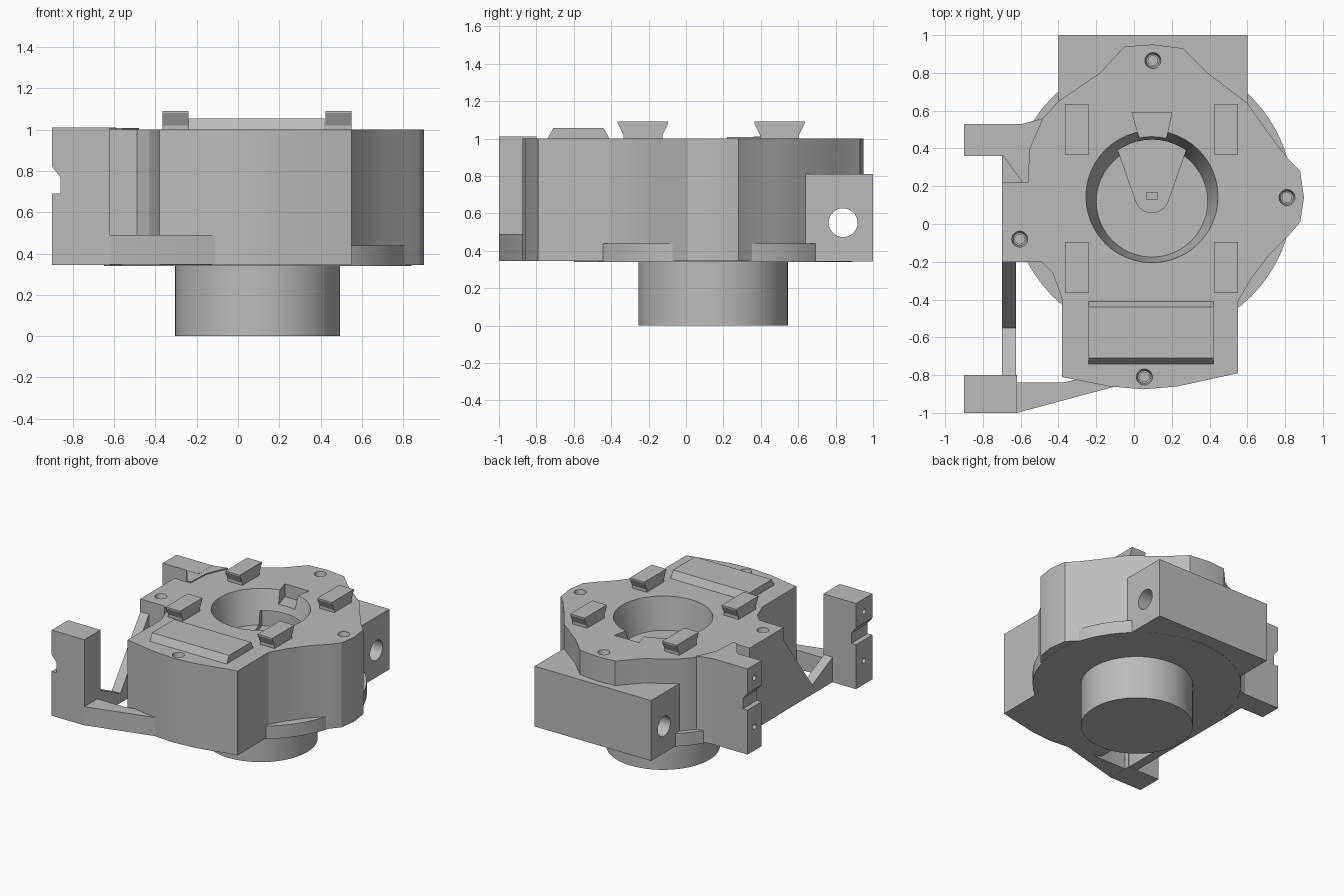
import bpy, bmesh, math

old = bpy.data.objects.get("Cube")
if old:
    bpy.data.objects.remove(old, do_unlink=True)

grey = bpy.data.materials.new("plain grey")
grey.use_nodes = True
grey.diffuse_color = (0.5, 0.5, 0.5, 1)
grey.node_tree.nodes["Principled BSDF"].inputs["Base Color"].default_value = (0.5, 0.5, 0.5, 1)

PLACE = {
    "x": lambda a, b, h: (h, a, b),
    "y": lambda a, b, h: (a, h, b),
    "z": lambda a, b, h: (a, b, h),
}


def loft(name, low_pts, low, high_pts, high, axis="z"):
    """Closed solid between two matching outlines along an axis."""
    bm = bmesh.new()
    put = PLACE[axis]
    lo = [bm.verts.new(put(a, b, low)) for a, b in low_pts]
    hi = [bm.verts.new(put(a, b, high)) for a, b in high_pts]
    bm.faces.new(lo)
    bm.faces.new(hi)
    n = len(lo)
    for i in range(n):
        j = (i + 1) % n
        bm.faces.new((lo[i], lo[j], hi[j], hi[i]))
    bmesh.ops.recalc_face_normals(bm, faces=bm.faces)
    mesh = bpy.data.meshes.new(name)
    bm.to_mesh(mesh)
    bm.free()
    mesh.materials.append(grey)
    ob = bpy.data.objects.new(name, mesh)
    bpy.context.collection.objects.link(ob)
    return ob


def prism(name, pts, low, high, axis="z"):
    return loft(name, pts, low, pts, high, axis)


def box(name, x0, x1, y0, y1, z0, z1):
    return prism(name, [(x0, y0), (x1, y0), (x1, y1), (x0, y1)], z0, z1)


def circle(a, b, r, n=48):
    return [(a + r * math.cos(math.tau * i / n), b + r * math.sin(math.tau * i / n)) for i in range(n)]


def cut(target, *cutters):
    """Subtract each cutter from the target and remove the cutter."""
    for c in cutters:
        c.hide_render = True
        mod = target.modifiers.new("cut", "BOOLEAN")
        mod.operation = "DIFFERENCE"
        mod.solver = "EXACT"
        mod.object = c
        bpy.context.view_layer.objects.active = target
        bpy.ops.object.modifier_apply(modifier=mod.name)
        bpy.data.objects.remove(c, do_unlink=True)


BOTTOM, TOP = 0.345, 1.0
CX, CY = 0.095, 0.145

# Main housing
outline = [
    (-0.38, -0.81), (-0.13, -0.86), (0.05, -0.875), (0.23, -0.86), (0.55, -0.79),
    (0.55, -0.41), (0.62, -0.29), (0.71, -0.17), (0.82, -0.06), (0.88, 0.01),
    (0.9, 0.14), (0.88, 0.28), (0.82, 0.34), (0.72, 0.47), (0.6, 0.64),
    (0.39, 0.8), (0.26, 0.93), (0.1, 0.95), (-0.05, 0.94), (-0.18, 0.8),
    (-0.4, 0.65), (-0.49, 0.55), (-0.56, 0.4), (-0.57, 0.22), (-0.7, 0.22),
    (-0.7, -0.2), (-0.49, -0.2), (-0.43, -0.26), (-0.38, -0.4),
]
housing = prism("housing", outline, BOTTOM, TOP)

# Tapered round pocket, wedge groove and rim notch
cut(housing,
    loft("pocket_cutter", circle(CX, 0.12, 0.295), 0.75, circle(CX, CY, 0.35), 1.001),
    prism("notch_cutter", [(0.03, 0.45), (0.17, 0.45), (0.2, 0.59), (-0.01, 0.59)], 0.9, 1.1))
arc = [(CX + 0.09 * math.cos(t), 0.15 + 0.09 * math.sin(t))
       for t in (math.radians(200 + 14 * i) for i in range(11))]
wedge = [(-0.1, 0.435), *arc, (0.29, 0.435), (0.2, 0.475), (CX, 0.49), (-0.01, 0.475)]
cut(housing, prism("groove_cutter", wedge, 0.71, 0.85))
box("groove_key", 0.065, 0.125, 0.13, 0.17, 0.7, 0.72)

# Countersunk screw holes
for x, y in ((0.1, 0.865), (0.81, 0.14), (-0.605, -0.08), (0.055, -0.81)):
    cut(housing,
        loft("sink_cutter", circle(x, y, 0.034, 20), 0.96, circle(x, y, 0.045, 20), 1.01),
        prism("screw_cutter", circle(x, y, 0.025, 20), 0.85, 0.98))

# Round flange and spigot underneath
prism("base_flange", circle(CX, CY, 0.745, 64), 0.34, 0.44)
prism("spigot", circle(CX, CY, 0.4, 64), 0, 0.35)

# Rear cross block with a bore running side to side
rear_block = box("rear_block", -0.4, 0.6, 0.63, 1.0, 0.342, 0.81)
flange = bpy.data.objects["base_flange"]
for part in (rear_block, housing, flange):
    cut(part, prism("bore_cutter", circle(0.84, 0.55, 0.077, 40), -1, 1, "x"))

# Two mounting ears, each with a side notch and two small holes
def ear(name, inner, y0, y1):
    profile = [(-0.9, 0.345), (inner, 0.345), (inner, 1.01), (-0.9, 1.01),
               (-0.9, 0.82), (-0.86, 0.77), (-0.86, 0.69), (-0.9, 0.69)]
    ob = prism(name, profile, y0, y1, "y")
    for z in (0.53, 0.91):
        cut(ob, prism("pin_cutter", circle((y0 + y1) / 2, z, 0.02, 16), -0.95, -0.8, "x"))


ear("rear_ear", -0.59, 0.36, 0.53)
ear("front_ear", -0.62, -1.0, -0.8)
prism("rear_ear_web", [(-0.7, 0.37), (-0.59, 0.22), (-0.56, 0.22), (-0.55, 0.4), (-0.48, 0.56), (-0.59, 0.53)],
      0.346, 1.009)
prism("rear_ear_fillet", [(-0.7, 0.4), (-0.7, 0.2), (-0.55, 0.2), (-0.55, 0.4)], 0.347, 0.8)

# Low front arm and V-shaped side strut carrying the front ear
prism("front_arm", [(-0.65, -1.0), (-0.62, -1.0), (-0.11, -0.863), (-0.2, -0.8), (-0.38, -0.84), (-0.65, -0.84)],
      0.346, 0.49)
prism("side_strut", [(-0.15, 0.346), (-0.85, 0.346), (-0.85, 0.55), (-0.8, 0.54), (-0.55, 0.42), (-0.2, 0.9), (-0.15, 0.9)],
      -0.699, -0.625, "x")

# Four dovetail lugs on top
for side, x in (("right", -0.3025), ("left", 0.4875)):
    for end, y in (("front", -0.23), ("rear", 0.5)):
        half = [(0.105, 0.99), (0.105, 1.02), (0.135, 1.08), (0.135, 1.09)]
        profile = [(y + d, z) for d, z in half] + [(y - d, z) for d, z in reversed(half)]
        prism(f"{end}_{side}_lug", profile, x - 0.0625, x + 0.0625, "x")

# Bevelled front pad
prism("front_pad", [(-0.74, 0.99), (-0.74, 1.0), (-0.71, 1.055), (-0.44, 1.055), (-0.41, 1.0), (-0.41, 0.99)],
      -0.24, 0.42, "x")

# Smooth the round walls and keep the edges crisp
for ob in bpy.context.scene.objects:
    ob.select_set(ob.type == "MESH")
bpy.context.view_layer.objects.active = housing
bpy.ops.object.shade_smooth_by_angle(angle=math.radians(25))
